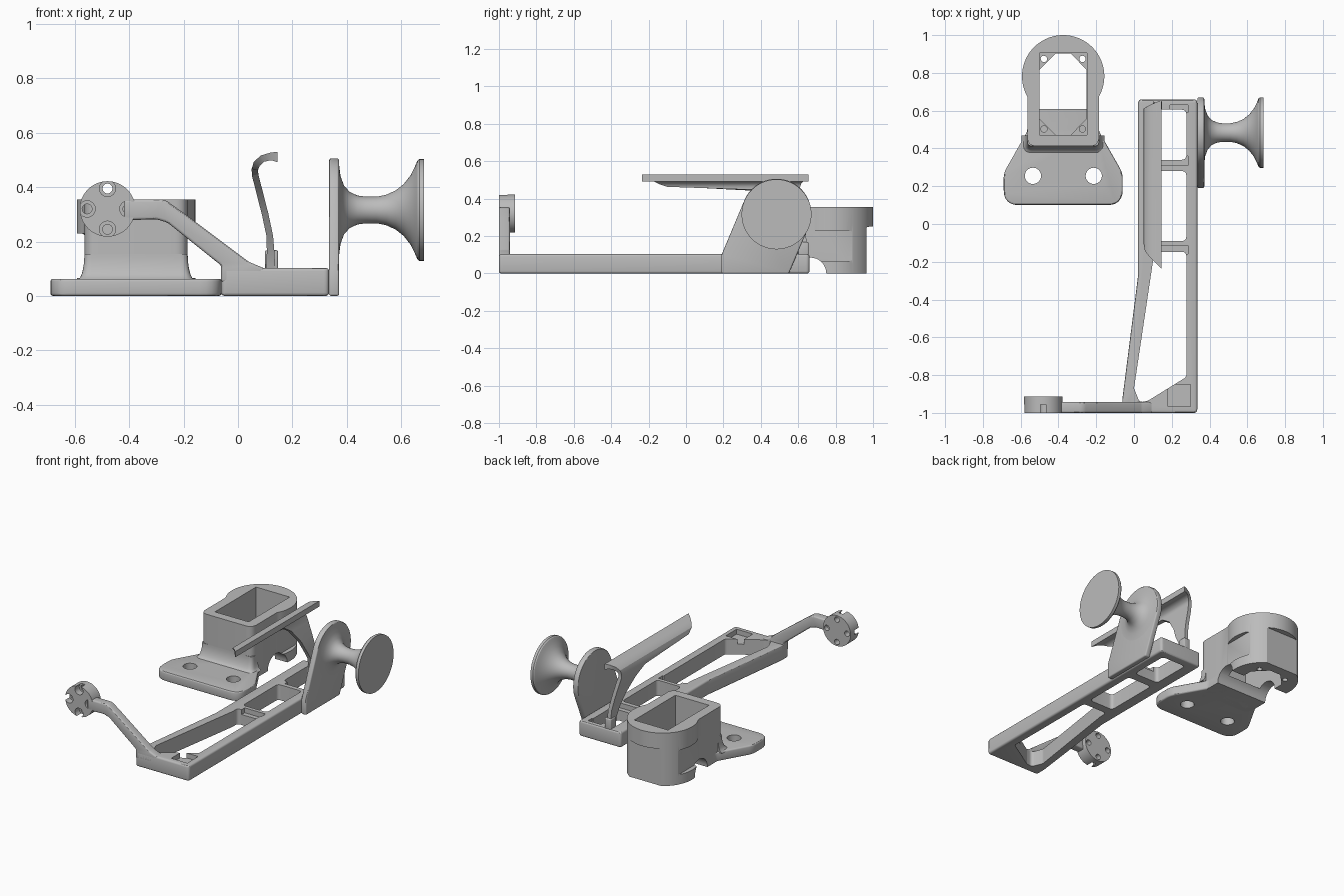
import bpy, bmesh, math
from mathutils import Vector

if "Cube" in bpy.data.objects:
    bpy.data.objects.remove(bpy.data.objects["Cube"])

grey = bpy.data.materials.new("plain_grey")
grey.diffuse_color = (0.5, 0.5, 0.5, 1)
grey.use_nodes = True
grey.node_tree.nodes["Principled BSDF"].inputs["Base Color"].default_value = grey.diffuse_color


def finish(bm, name, bevel=0):
    bmesh.ops.recalc_face_normals(bm, faces=bm.faces)
    me = bpy.data.meshes.new(name)
    bm.to_mesh(me)
    bm.free()
    ob = bpy.data.objects.new(name, me)
    bpy.context.collection.objects.link(ob)
    me.materials.append(grey)
    if bevel:
        m = ob.modifiers.new("bevel", 'BEVEL')
        m.width, m.segments, m.limit_method = bevel, 3, 'ANGLE'
        m.angle_limit = math.radians(40)
        apply(ob, m)
    return ob


def apply(ob, mod):
    with bpy.context.temp_override(object=ob, active_object=ob):
        bpy.ops.object.modifier_apply(modifier=mod.name)


def loft(name, rings, bevel=0):
    """Skin closed rings of 3D points and cap both ends."""
    bm = bmesh.new()
    vs = [[bm.verts.new(p) for p in r] for r in rings]
    n = len(vs[0])
    for a, b in zip(vs, vs[1:]):
        for i in range(n):
            bm.faces.new((a[i], a[(i + 1) % n], b[(i + 1) % n], b[i]))
    bm.faces.new(vs[0])
    bm.faces.new(vs[-1])
    return finish(bm, name, bevel)


def prism(name, pts, lo, hi, axis='z', bevel=0):
    place = {'z': lambda a, b, c: (a, b, c), 'y': lambda a, b, c: (a, c, b),
             'x': lambda a, b, c: (c, a, b)}[axis]
    return loft(name, [[place(a, b, c) for a, b in pts] for c in (lo, hi)], bevel)


def circle(cx, cy, r, n=32):
    return [(cx + r * math.cos(2 * math.pi * i / n), cy + r * math.sin(2 * math.pi * i / n))
            for i in range(n)]


def rect(x0, x1, y0, y1):
    return [(x0, y0), (x1, y0), (x1, y1), (x0, y1)]


def rounded(pts, r, steps=6):
    """Round every corner; r is one number or one per corner."""
    out, n = [], len(pts)
    for i, p in enumerate(pts):
        rad = r[i] if isinstance(r, (list, tuple)) else r
        p, a, b = Vector(p), Vector(pts[i - 1]), Vector(pts[(i + 1) % n])
        if not rad:
            out.append(tuple(p))
            continue
        u, v = (a - p).normalized(), (b - p).normalized()
        half = u.angle(v) / 2
        d = min(rad / math.tan(half), 0.48 * (a - p).length, 0.48 * (b - p).length)
        s, e = p + u * d, p + v * d
        for k in range(steps + 1):
            t = k / steps
            out.append(tuple(s * (1 - t) ** 2 + p * 2 * t * (1 - t) + e * t * t))
    return out


def cut(ob, *cutters):
    for c in cutters:
        m = ob.modifiers.new("cut", 'BOOLEAN')
        m.operation, m.solver, m.object = 'DIFFERENCE', 'EXACT', c
        apply(ob, m)
    for c in set(cutters):
        bpy.data.objects.remove(c)


# ---- mount: socket tower
CX, CY = -0.375, 0.782
arc = [(CX + 0.218 * math.cos(a), CY + 0.218 * math.sin(a))
       for a in [math.radians(-29.4 + 238.8 * i / 48) for i in range(49)]]
front = rounded([(CX - 0.19, 0.6), (CX - 0.19, 0.412), (CX + 0.19, 0.412), (CX + 0.19, 0.6)],
                [0, 0.05, 0.05, 0])
tower = prism("socket_tower", arc + front, 0, 0.355)
cut(tower, prism("pocket", rect(-0.5, -0.25, 0.47, 0.905), 0.1, 0.5))
octagon = [(CX + sx * x, 0.687 + sy * y) for sx, sy, order in
           ((1, 1, 1), (-1, 1, -1), (-1, -1, 1), (1, -1, -1))
           for x, y in ((0.124, 0.13), (0.04, 0.215))[::order]]
cut(tower, prism("opening", octagon, -0.1, 0.2))
for x in (-0.477, -0.273):
    for y in (0.503, 0.874):
        cut(tower, prism("screw_hole", circle(x, y, 0.017, 16), -0.1, 0.2))
side = rounded(rect(0.62, 0.91, 0.065, 0.23), 0.05)
cut(tower, prism("side_recess", side, CX + 0.19, 0.1, 'x'),
    prism("side_recess", side, -0.9, CX - 0.19, 'x'))
back = rounded(rect(CX - 0.15, CX + 0.15, -0.2, 0.25), [0, 0, 0.06, 0.06])
cut(tower, prism("back_flat", back, 0.965, 1.2, 'y'))

# ---- mount: screw flange and flared skirt
outline = [(-0.69, 0.10), (-0.06, 0.10), (-0.06, 0.27), (-0.185, 0.49),
           (-0.185, 0.62), (-0.565, 0.62), (-0.565, 0.49), (-0.69, 0.27)]
flange = prism("screw_flange", rounded(outline, [0.12, 0.12, 0.12, 0.05, 0, 0, 0.05, 0.12]),
               0, 0.063, bevel=0.01)
for x in (-0.535, -0.213):
    cut(flange, prism("screw_hole", circle(x, 0.255, 0.043), -0.1, 0.2))
for ob in (tower, flange):
    cut(ob, prism("arch", circle(0.665, 0, 0.085), -0.8, 0.1, 'x'))
rings = []
for i in range(9):
    t = i / 8
    o = 0.05 * (1 - math.sqrt(1 - (1 - t) ** 2))
    rings.append([(x, y, 0.055 + 0.1 * t) for x, y in
                  rounded(rect(CX - 0.19 - o * 0.6, CX + 0.19 + o * 0.6, 0.412 - o, 0.468),
                          [0.05, 0.05, 0, 0])])
loft("flared_skirt", rings)

# ---- open frame with windows
frame = prism("frame", rounded([(-0.062, -1), (0.335, -1), (0.335, 0.66), (0.022, 0.66),
                                (0.022, -0.27), (-0.062, -0.93)],
                               [0.02, 0.02, 0.02, 0.02, 0.05, 0.02]), 0, 0.103, bevel=0.012)
windows = [rect(0.10, 0.277, 0.34, 0.605), rect(0.10, 0.277, -0.09, 0.28),
           [(0.10, -0.147), (0.10, -0.2), (0.0, -0.87), (0.03, -0.945), (0.075, -0.935),
            (0.277, -0.81), (0.277, -0.147)]]
for w in windows:
    cut(frame, prism("window", rounded(w, 0.025), -0.1, 0.3))
# shallow notches over front bar, crossbars and rear bar
for x0, x1, y0, y1, z in ((0.18, 0.30, -0.965, -0.85, 0.07), (0.13, 0.285, 0.31, 0.36, 0.07),
                          (0.13, 0.285, -0.16, -0.115, 0.07), (0.19, 0.285, 0.59, 0.63, 0.07)):
    cut(frame, prism("notch", rect(x0, x1, y0, y1), z, 0.3))

# ---- bent arm and drilled end disc
arm = [(-0.42, 0.355), (-0.27, 0.355), (-0.20, 0.305), (0.04, 0.125), (0.10, 0.1),
       (0.05, 0.05), (-0.062, 0.05), (-0.062, 0.112), (-0.26, 0.27), (-0.30, 0.282),
       (-0.42, 0.278)]
prism("bent_arm", rounded(arm, [0, 0.06, 0.05, 0.05, 0, 0, 0, 0.02, 0.05, 0.05, 0]),
      -1, -0.942, 'y', bevel=0.01)
disc = prism("end_disc", circle(-0.48, 0.32, 0.102, 48), -1, -0.914, 'y')
for i in range(4):
    a = i * math.pi / 2
    x, z = -0.48 + 0.075 * math.cos(a), 0.32 + 0.075 * math.sin(a)
    cut(disc, prism("counterbore", circle(x, z, 0.03, 24), -1.1, -0.955, 'y'),
        prism("hole", circle(x, z, 0.018, 24), -1.1, -0.8, 'y'))

# ---- handle plate: round top over a tapered foot
KY, KZ = 0.484, 0.32
top = [(KY + 0.186 * math.cos(a), KZ + 0.186 * math.sin(a))
       for a in [math.radians(-22 + 180 * i / 36) for i in range(37)]]
prism("handle_plate", top + [(0.19, 0.1), (0.19, 0), (0.55, 0)], 0.335, 0.372, 'x', bevel=0.008)

# ---- handle knob, turned around the x axis
profile = [(0.35, 0.17), (0.372, 0.165), (0.377, 0.125), (0.39, 0.09), (0.41, 0.067),
           (0.44, 0.053), (0.47, 0.049), (0.51, 0.049), (0.545, 0.056), (0.58, 0.072),
           (0.61, 0.096), (0.635, 0.128), (0.65, 0.158), (0.66, 0.182), (0.667, 0.187),
           (0.685, 0.187)]
loft("handle_knob", [[(x, y, z) for y, z in circle(KY, KZ - 0.004, r, 48)] for x, r in profile])

# ---- hooked blade: ribbon of (x, z, half thickness, y start, y end)
path = [(0.145, 0.511, 0.019, -0.235, 0.655), (0.12, 0.513, 0.014, -0.21, 0.645),
        (0.09, 0.505, 0.013, -0.175, 0.63), (0.069, 0.486, 0.013, -0.145, 0.615),
        (0.062, 0.465, 0.012, -0.10, 0.61), (0.063, 0.445, 0.012, 0.36, 0.61),
        (0.077, 0.39, 0.012, 0.44, 0.62), (0.10, 0.30, 0.012, 0.51, 0.63),
        (0.117, 0.22, 0.012, 0.55, 0.64), (0.12, 0.16, 0.014, 0.585, 0.645),
        (0.12, 0.08, 0.018, 0.60, 0.65)]
rings = []
for i, (x, z, h, y0, y1) in enumerate(path):
    a, b = path[max(i - 1, 0)], path[min(i + 1, len(path) - 1)]
    d = Vector((b[0] - a[0], b[1] - a[1])).normalized()
    if i == 0:
        d = Vector((-1, 0))
    nx, nz = -d.y * h, d.x * h
    rings.append([(x + nx, y0, z + nz), (x + nx, y1, z + nz),
                  (x - nx, y1, z - nz), (x - nx, y0, z - nz)])
loft("hooked_blade", rings)
prism("blade_foot", rect(0.10, 0.147, 0.60, 0.655), 0.09, 0.168, bevel=0.006)

# ---- smooth curved surfaces, keep crisp edges
for ob in bpy.context.scene.objects:
    ob.select_set(True)
bpy.context.view_layer.objects.active = frame
bpy.ops.object.shade_smooth_by_angle(angle=math.radians(30))
